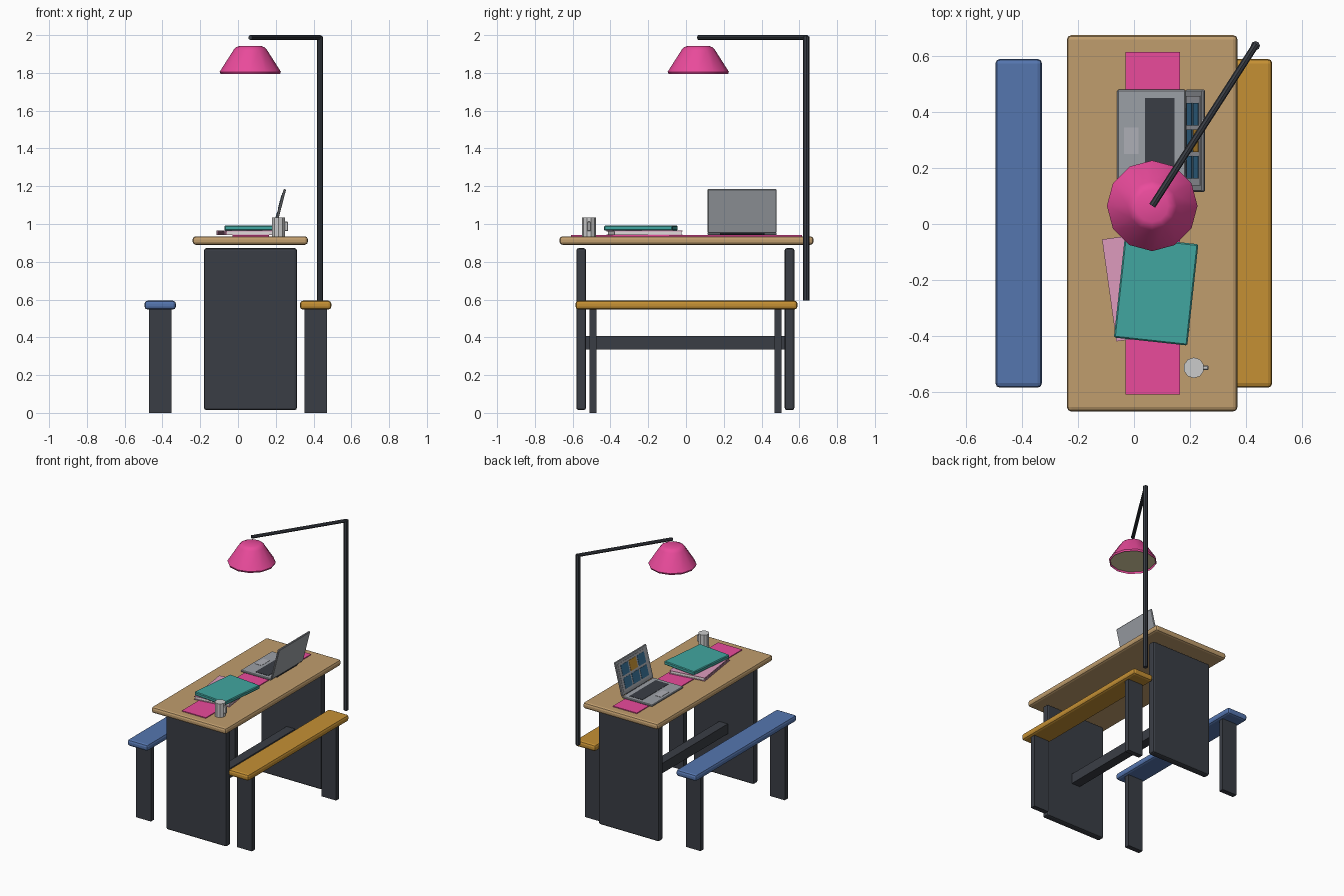
import bpy
from math import radians
from mathutils import Matrix, Vector

if "Cube" in bpy.data.objects:
    bpy.data.objects.remove(bpy.data.objects["Cube"])


def mat(name, *rgb):
    m = bpy.data.materials.new(name)
    m.diffuse_color = (*rgb, 1)
    m.use_nodes = True
    m.node_tree.nodes["Principled BSDF"].inputs["Base Color"].default_value = m.diffuse_color
    return m


WOOD = mat("wood", 0.53, 0.34, 0.155)
DARK = mat("dark_metal", 0.042, 0.048, 0.06)
BLUE = mat("blue_paint", 0.09, 0.18, 0.43)
ORANGE = mat("orange_paint", 0.56, 0.28, 0.034)
PINK = mat("pink", 0.82, 0.07, 0.33)
PALE = mat("pale_pink", 0.73, 0.33, 0.51)
TEAL = mat("teal", 0.053, 0.38, 0.35)
SILVER = mat("silver", 0.33, 0.35, 0.38)
TRACK = mat("trackpad", 0.42, 0.43, 0.47)
TILE = mat("tile_blue", 0.04, 0.17, 0.32)
PAPER = mat("paper", 0.8, 0.75, 0.75)
GLOW = mat("warm_diffuser", 0.75, 0.68, 0.4)


def box(name, lo, hi, m=None, bevel=0.0, segments=1, xf=None):
    """Box between two corners, optionally bevelled and moved by a matrix."""
    lo, hi = Vector(lo), Vector(hi)
    bpy.ops.mesh.primitive_cube_add(size=1)
    ob = bpy.context.object
    ob.name = name
    size = hi - lo
    ob.data.transform(Matrix.Translation((lo + hi) / 2) @ Matrix.Diagonal((*size, 1)))
    if xf:
        ob.matrix_world = xf
    if m:
        ob.data.materials.append(m)
    if bevel:
        b = ob.modifiers.new("bevel", 'BEVEL')
        b.width, b.segments = bevel, segments
    return ob


def rod(name, a, b, r, m=None, sides=8):
    a, b = Vector(a), Vector(b)
    bpy.ops.mesh.primitive_cylinder_add(vertices=sides, radius=r, depth=(b - a).length,
                                        location=(a + b) / 2)
    ob = bpy.context.object
    ob.name = name
    ob.rotation_euler = (b - a).to_track_quat('Z', 'Y').to_euler()
    if m:
        ob.data.materials.append(m)
    return ob


# Table
CX = 0.065
box("tabletop", (-0.24, -0.67, 0.89), (0.37, 0.675, 0.935), WOOD, 0.016, 2)
for side, y in (("front", -0.555), ("back", 0.548)):
    box(side + "_table_panel", (-0.18, y - 0.026, 0.015), (0.312, y + 0.026, 0.872), DARK, 0.012, 2)
box("table_crossbar", (CX - 0.035, -0.535, 0.335), (CX + 0.035, 0.528, 0.408), DARK)
box("table_runner", (-0.03, -0.61, 0.934), (0.165, 0.615, 0.941), PINK)

# Benches
for side, x, m in (("left", -0.412, BLUE), ("right", 0.411, ORANGE)):
    box(side + "_bench_seat", (x - 0.083, -0.585, 0.547), (x + 0.083, 0.59, 0.594), m, 0.016, 2)
    for end, y in (("front", -0.493), ("back", 0.487)):
        box(f"{side}_bench_{end}_leg", (x - 0.06, y - 0.018, 0), (x + 0.06, y + 0.018, 0.55), DARK)

# Lamp post and arm
rod("lamp_post", (0.434, 0.637, 0.594), (0.434, 0.637, 1.992), 0.0165, DARK)
rod("lamp_arm", (0.437, 0.643, 1.987), (CX, CX, 1.987), 0.0125, DARK)

# Lamp shade: turned profile with a recessed diffuser disc
N = 12
profile = [(0.154, 1.808), (0.157, 1.794), (0.162, 1.806), (0.088, 1.922), (0.076, 1.935), (0.058, 1.943)]
verts = []
for r, z in profile:
    for i in range(N):
        v = Matrix.Rotation(radians(360 / N * i), 3, 'Z') @ Vector((r, 0, z))
        verts.append((v.x + CX, v.y + CX, z))
faces = [(k * N + i, k * N + (i + 1) % N, (k + 1) * N + (i + 1) % N, (k + 1) * N + i)
         for k in range(len(profile) - 1) for i in range(N)]
faces.append([(len(profile) - 1) * N + i for i in range(N)])
faces.append(list(reversed(range(N))))
me = bpy.data.meshes.new("lamp_shade")
me.from_pydata(verts, [], faces)
me.materials.append(PINK)
me.materials.append(GLOW)
me.polygons[-1].material_index = 1
shade = bpy.data.objects.new("lamp_shade", me)
bpy.context.collection.objects.link(shade)

# Laptop base
box("laptop_base", (-0.06, 0.115, 0.941), (0.185, 0.48, 0.955), SILVER, 0.004)
box("laptop_keyboard", (0.04, 0.145, 0.95), (0.145, 0.45, 0.957), DARK)
box("laptop_trackpad", (-0.036, 0.25, 0.95), (0.016, 0.345, 0.957), TRACK)
rod("laptop_hinge", (0.188, 0.18, 0.95), (0.188, 0.415, 0.95), 0.008, DARK)

# Laptop screen, leaning back, with a grid of tiles
tilt = Matrix.Translation((0.218, 0.2975, 1.069)) @ Matrix.Rotation(radians(14.5), 4, 'Y')
box("laptop_lid", (-0.006, -0.1825, -0.12), (0.007, 0.1825, 0.12), SILVER, 0.004, xf=tilt)
box("laptop_display", (-0.008, -0.16, -0.098), (0, 0.16, 0.1), TRACK, xf=tilt)
for col in (-1, 0, 1):
    for row in (-1, 1):
        y, z = col * 0.095, row * 0.046
        box("screen_tile", (-0.01, y - 0.04, z - 0.038), (0, y + 0.04, z + 0.038),
            ORANGE if (col, row) == (0, 1) else TILE, xf=tilt)

# Notebooks
lower = Matrix.Translation((0.042, -0.219, 0.941)) @ Matrix.Rotation(radians(8), 4, 'Z')
box("notebook_back_cover", (-0.132, -0.184, 0), (0.132, 0.184, 0.004), PALE, xf=lower)
box("notebook_pages", (-0.127, -0.179, 0.004), (0.127, 0.179, 0.02), PAPER, xf=lower)
box("notebook_front_cover", (-0.132, -0.184, 0.02), (0.132, 0.184, 0.024), PALE, xf=lower)
for i in range(20):
    y = -0.171 + i * 0.018
    box("notebook_binding_loop", (-0.132, y - 0.003, 0.003), (-0.126, y + 0.003, 0.021), PALE, xf=lower)
upper = Matrix.Translation((0.079, -0.239, 0.965)) @ Matrix.Rotation(radians(-6.2), 4, 'Z')
box("teal_book", (-0.132, -0.182, 0), (0.132, 0.182, 0.027), TEAL, 0.005, xf=upper)

# Mug
rod("mug_body", (0.214, -0.514, 0.934), (0.214, -0.514, 1.035), 0.037, sides=10)
box("mug_handle", (0.246, -0.522, 0.962), (0.266, -0.506, 1.012), None, 0.003)

for name in ("lamp_shade", "lamp_post", "lamp_arm"):
    ob = bpy.data.objects[name]
    bpy.ops.object.select_all(action='DESELECT')
    ob.select_set(True)
    bpy.context.view_layer.objects.active = ob
    bpy.ops.object.shade_smooth_by_angle(angle=radians(31))
